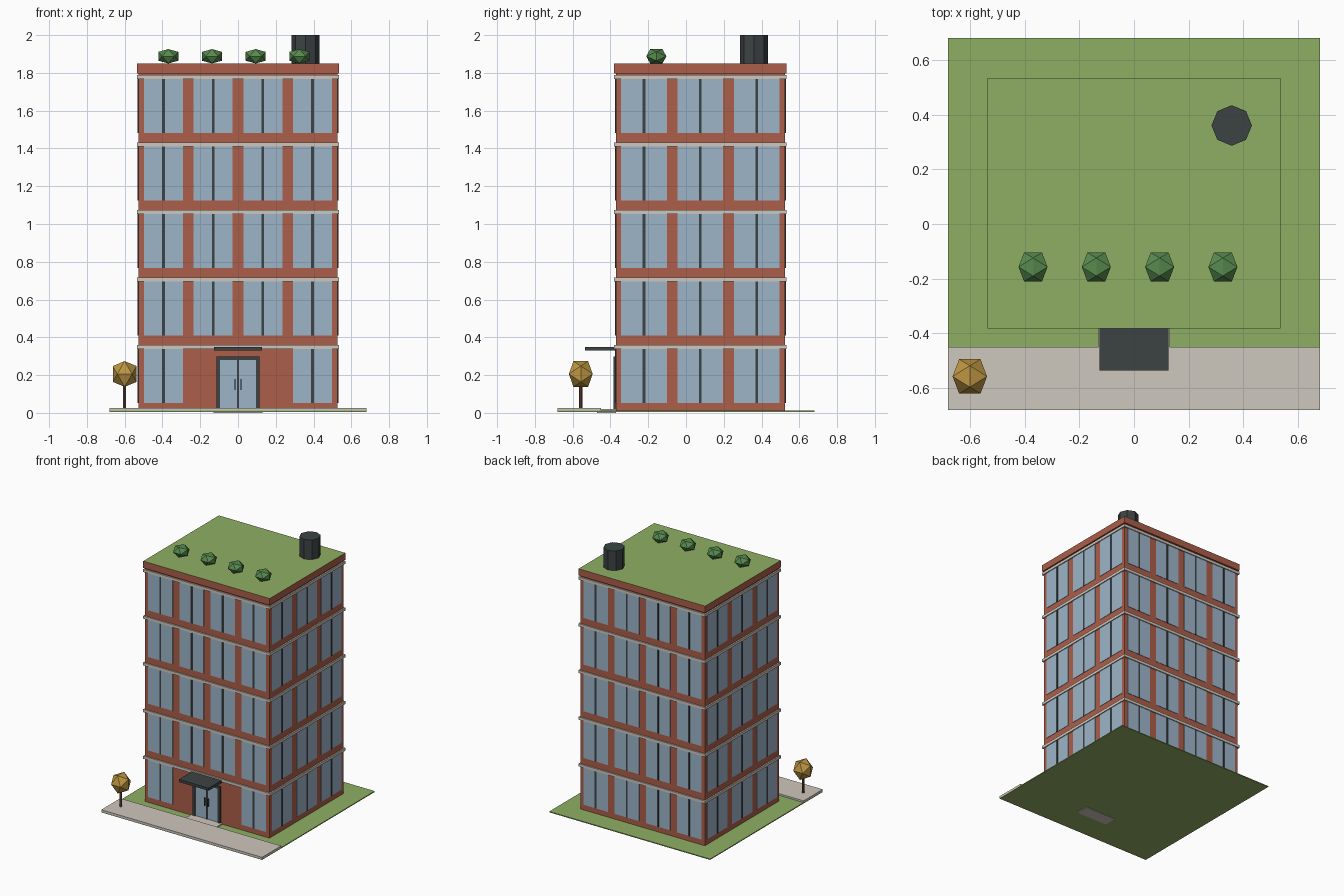
import bpy, bmesh, math
from mathutils import Matrix, Vector

if "Cube" in bpy.data.objects:
    bpy.data.objects.remove(bpy.data.objects["Cube"])


def material(name, r, g, b):
    """Flat colour from 0-255 sRGB values."""
    lin = [((c / 255 + 0.055) / 1.055) ** 2.4 for c in (r, g, b)]
    m = bpy.data.materials.new(name)
    m.diffuse_color = (*lin, 1)
    m.use_nodes = True
    m.node_tree.nodes["Principled BSDF"].inputs["Base Color"].default_value = m.diffuse_color
    return m


BRICK = material("brick", 172, 94, 74)
GLASS = material("glass", 157, 181, 201)
STONE = material("stone", 206, 199, 190)
DARK = material("dark_metal", 60, 66, 68)
GRASS = material("grass", 143, 175, 100)
LEAF = material("bush_green", 86, 138, 78)
GOLD = material("autumn_leaf", 190, 150, 66)
BARK = material("bark", 108, 70, 52)


def finish(name, bm, *mats):
    bmesh.ops.recalc_face_normals(bm, faces=bm.faces)
    me = bpy.data.meshes.new(name)
    bm.to_mesh(me)
    bm.free()
    for m in mats:
        me.materials.append(m)
    ob = bpy.data.objects.new(name, me)
    bpy.context.collection.objects.link(ob)
    return ob


def add_box(bm, x, y, z):
    """Box from (low, high) pairs."""
    size = Matrix.Diagonal((x[1] - x[0], y[1] - y[0], z[1] - z[0], 1))
    mid = Matrix.Translation((sum(x) / 2, sum(y) / 2, sum(z) / 2))
    bmesh.ops.create_cube(bm, size=1, matrix=mid @ size)


def box(name, mat, x, y, z):
    bm = bmesh.new()
    add_box(bm, x, y, z)
    return finish(name, bm, mat)


def prism(name, mat, sides, radius, x, y, z):
    bm = bmesh.new()
    bmesh.ops.create_cone(bm, cap_ends=True, segments=sides, radius1=radius, radius2=radius,
                          depth=z[1] - z[0], matrix=Matrix.Translation((x, y, sum(z) / 2)))
    return finish(name, bm, mat)


def foliage(name, mat, centre, half_width, half_height):
    """Icosahedron seen along its two-fold axes, squashed in height."""
    bm = bmesh.new()
    k = 2 / (1 + math.sqrt(5))
    for a in (-1, 1):
        for b in (-k, k):
            for p in ((b, a, 0), (a, 0, b), (0, b, a)):
                bm.verts.new(Vector(centre) + Vector((p[0] * half_width, p[1] * half_width, p[2] * half_height)))
    bmesh.ops.convex_hull(bm, input=bm.verts)
    return finish(name, bm, mat)


# Main sizes
HX, HY, CY = 0.526, 0.447, 0.076
STOREYS, RISE, SILL, HEAD = 5, 0.357, 0.053, 0.340
FRONT = CY - HY

# Ground
box("lawn", GRASS, (-0.68, 0.68), (-0.68, 0.68), (0.005, 0.012))
box("pavement", STONE, (-0.68, 0.68), (-0.68, -0.45), (0.008, 0.025))
box("door_step", STONE, (-0.13, 0.13), (-0.47, FRONT), (0, 0.02))

# Brick body, and parapet with a planted top
box("brick_body", BRICK, (-HX, HX), (CY - HY, CY + HY), (0.01, 1.80))
parapet = box("parapet", BRICK, (-0.535, 0.535), (CY - 0.457, CY + 0.457), (1.798, 1.85))
parapet.data.materials.append(GRASS)
for f in parapet.data.polygons:
    f.material_index = 1 if f.normal.z > 0.9 else 0

# Stone band at the top of every storey
bands = bmesh.new()
for i in range(STOREYS):
    z = 0.339 + i * RISE
    add_box(bands, (-0.536, 0.536), (CY - 0.457, CY + 0.457), (z, z + 0.021))
finish("stone_bands", bands, STONE)

# Window panes and centre mullions, laid out per wall and turned into place
panes, mullions = bmesh.new(), bmesh.new()
walls = [("front", 0, HX, HY, 4), ("right", 90, HY, HX, 3), ("back", 180, HX, HY, 4), ("left", 270, HY, HX, 3)]
for side, angle, half, depth, count in walls:
    turn = Matrix.Translation((0, CY, 0)) @ Matrix.Rotation(math.radians(angle), 4, 'Z')
    pitch = 2 * half / count
    w = 0.103 if count == 4 else 0.121
    for bm, hw, out in ((panes, w, 0.003), (mullions, 0.007, 0.006)):
        old = set(bm.verts)
        for i in range(STOREYS):
            for j in range(count):
                if side == "front" and i == 0 and j in (1, 2):
                    continue  # entrance bays
                c = -half + (j + 0.5) * pitch
                add_box(bm, (c - hw, c + hw), (-depth - out, -depth + 0.004), (SILL + i * RISE, HEAD + i * RISE))
        bmesh.ops.transform(bm, matrix=turn, verts=[v for v in bm.verts if v not in old])
finish("window_panes", panes, GLASS)
finish("window_mullions", mullions, DARK)

# Entrance: glass leaves, frame, handles and canopy
box("door_glass", GLASS, (-0.1, 0.1), (FRONT - 0.005, FRONT + 0.004), (0.02, 0.285))
frame = bmesh.new()
for s in (-1, 1):
    add_box(frame, sorted((s * 0.096, s * 0.115)), (FRONT - 0.012, FRONT + 0.004), (0.018, 0.298))
add_box(frame, (-0.096, 0.096), (FRONT - 0.012, FRONT + 0.004), (0.28, 0.298))
add_box(frame, (-0.004, 0.004), (FRONT - 0.009, FRONT + 0.004), (0.018, 0.28))
finish("door_frame", frame, DARK)
handles = bmesh.new()
for s in (-1, 1):
    add_box(handles, sorted((s * 0.013, s * 0.018)), (FRONT - 0.014, FRONT - 0.004), (0.12, 0.18))
finish("door_handles", handles, DARK)
box("canopy", DARK, (-0.126, 0.126), (-0.535, FRONT), (0.330, 0.350))

# Roof tank and bushes
prism("roof_tank", DARK, 8, 0.074, 0.357, 0.36, (1.845, 2.0))
for i in range(4):
    foliage("roof_bush", LEAF, (-0.369 + i * 0.2313, -0.157, 1.888), 0.053, 0.038)

# Street tree
prism("tree_trunk", BARK, 6, 0.009, -0.6, -0.557, (0.02, 0.17))
foliage("tree_crown", GOLD, (-0.6, -0.557, 0.206), 0.063, 0.068)
